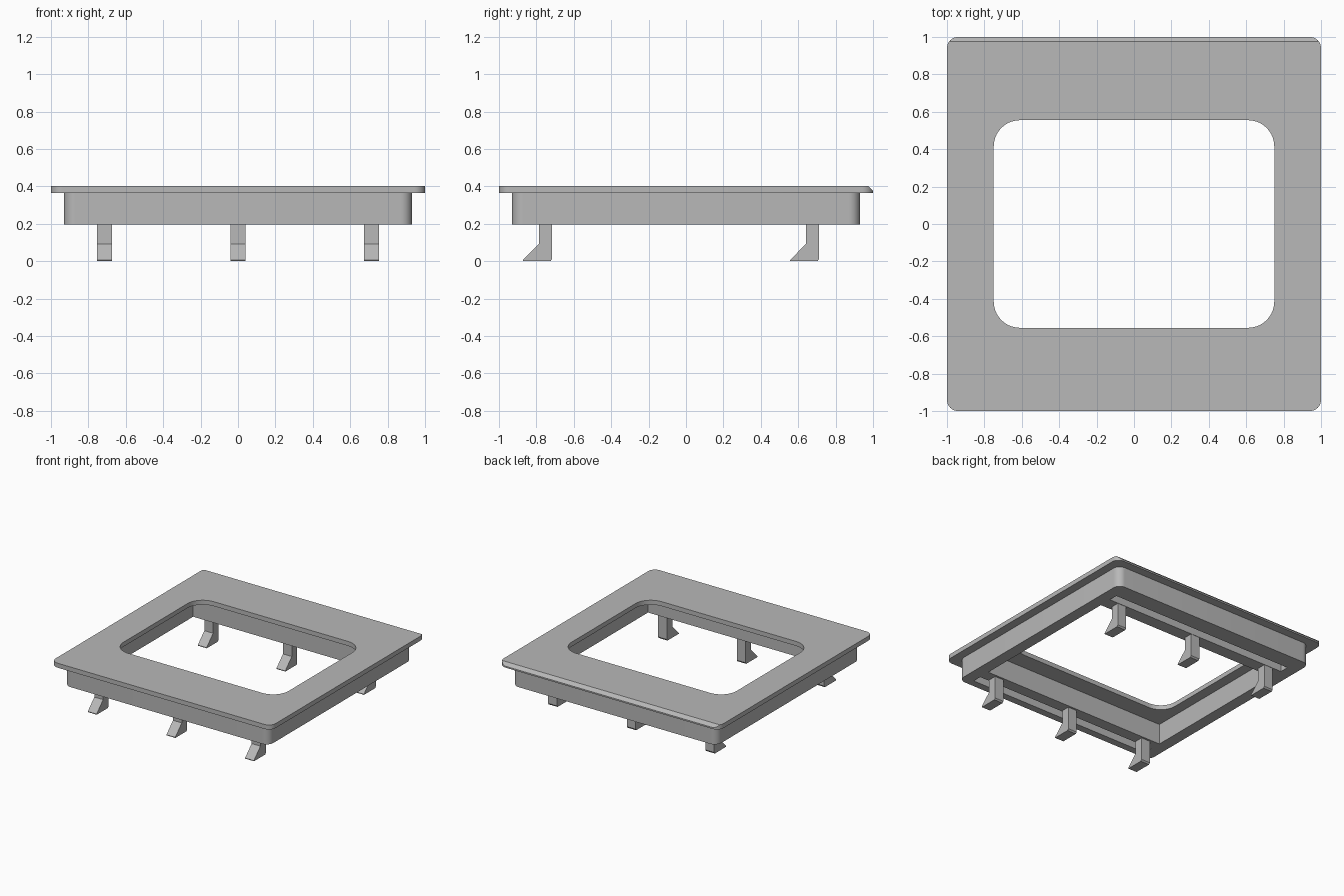
import bpy, bmesh
from math import sin, cos, pi
from mathutils import Vector

cube = bpy.data.objects.get("Cube")
if cube:
    bpy.data.objects.remove(cube, do_unlink=True)

grey = bpy.data.materials.new("plain grey")
grey.use_nodes = True
colour = (0.48, 0.48, 0.48, 1)
grey.diffuse_color = colour
grey.node_tree.nodes["Principled BSDF"].inputs["Base Color"].default_value = colour


def rounded_rect(x, y0, y1, r=0, steps=10):
    """Counter-clockwise outline from -x to x and y0 to y1."""
    if r == 0:
        return [(-x, y0), (x, y0), (x, y1), (-x, y1)]
    centres = [(x - r, y1 - r), (r - x, y1 - r), (r - x, y0 + r), (x - r, y0 + r)]
    return [(cx + r * cos((q + s / steps) * pi / 2), cy + r * sin((q + s / steps) * pi / 2))
            for q, (cx, cy) in enumerate(centres) for s in range(steps + 1)]


def extrude(name, points, offset):
    """Solid made by sweeping a flat outline along an offset."""
    bm = bmesh.new()
    face = bm.faces.new([bm.verts.new(p) for p in points])
    swept = bmesh.ops.extrude_face_region(bm, geom=[face], use_keep_orig=True)
    moved = [v for v in swept["geom"] if isinstance(v, bmesh.types.BMVert)]
    bmesh.ops.translate(bm, verts=moved, vec=offset)
    bmesh.ops.recalc_face_normals(bm, faces=bm.faces)
    mesh = bpy.data.meshes.new(name)
    bm.to_mesh(mesh)
    bm.free()
    mesh.materials.append(grey)
    obj = bpy.data.objects.new(name, mesh)
    bpy.context.collection.objects.link(obj)
    return obj


def prism(name, outline, z0, z1):
    return extrude(name, [(x, y, z0) for x, y in outline], Vector((0, 0, z1 - z0)))


def cut(obj, cutter):
    """Subtract the cutter, then discard it."""
    cutter.hide_render = True
    mod = obj.modifiers.new("cut", "BOOLEAN")
    mod.operation = "DIFFERENCE"
    mod.solver = "EXACT"
    mod.object = cutter
    bpy.context.view_layer.objects.active = obj
    bpy.ops.object.modifier_apply(modifier=mod.name)
    bpy.data.objects.remove(cutter, do_unlink=True)


def smooth(obj):
    bpy.ops.object.select_all(action="DESELECT")
    obj.select_set(True)
    bpy.context.view_layer.objects.active = obj
    bpy.ops.object.shade_smooth_by_angle(angle=pi / 6)


# Top plate with a rounded window and a chamfered back edge
plate = prism("top_plate", rounded_rect(1, -1, 1, 0.06), 0.365, 0.402)
cut(plate, prism("window_cutter", rounded_rect(0.75, -0.555, 0.555, 0.14), 0.2, 0.6))
wedge = [(-2, 0.955, 0.422), (-2, 1.02, 0.357), (-2, 1.02, 0.422)]
cut(plate, extrude("edge_cutter", wedge, Vector((4, 0, 0))))
smooth(plate)

# Lower frame with a square-cornered opening and two grooves underneath
frame = prism("lower_frame", rounded_rect(0.93, -0.93, 0.93, 0.06), 0.197, 0.368)
cut(frame, prism("opening_cutter", rounded_rect(0.835, -0.70, 0.61), 0.1, 0.6))
for y in (-0.87, 0.715):
    cut(frame, prism("groove_cutter", rounded_rect(0.835, y, y + 0.075), 0.1, 0.33))
smooth(frame)

# Snap hooks, with toes pointing forward
hook = [(0, 0.25), (0, 0.092), (-0.085, 0.006), (-0.083, 0), (0.062, 0), (0.071, 0.012), (0.071, 0.25)]
for row, y0 in (("front", -0.787), ("back", 0.641)):
    for side, x in (("right", -0.715), ("middle", 0), ("left", 0.715)):
        points = [(x - 0.04, y0 + y, z) for y, z in hook]
        extrude(f"{row}_{side}_hook", points, Vector((0.08, 0, 0)))
